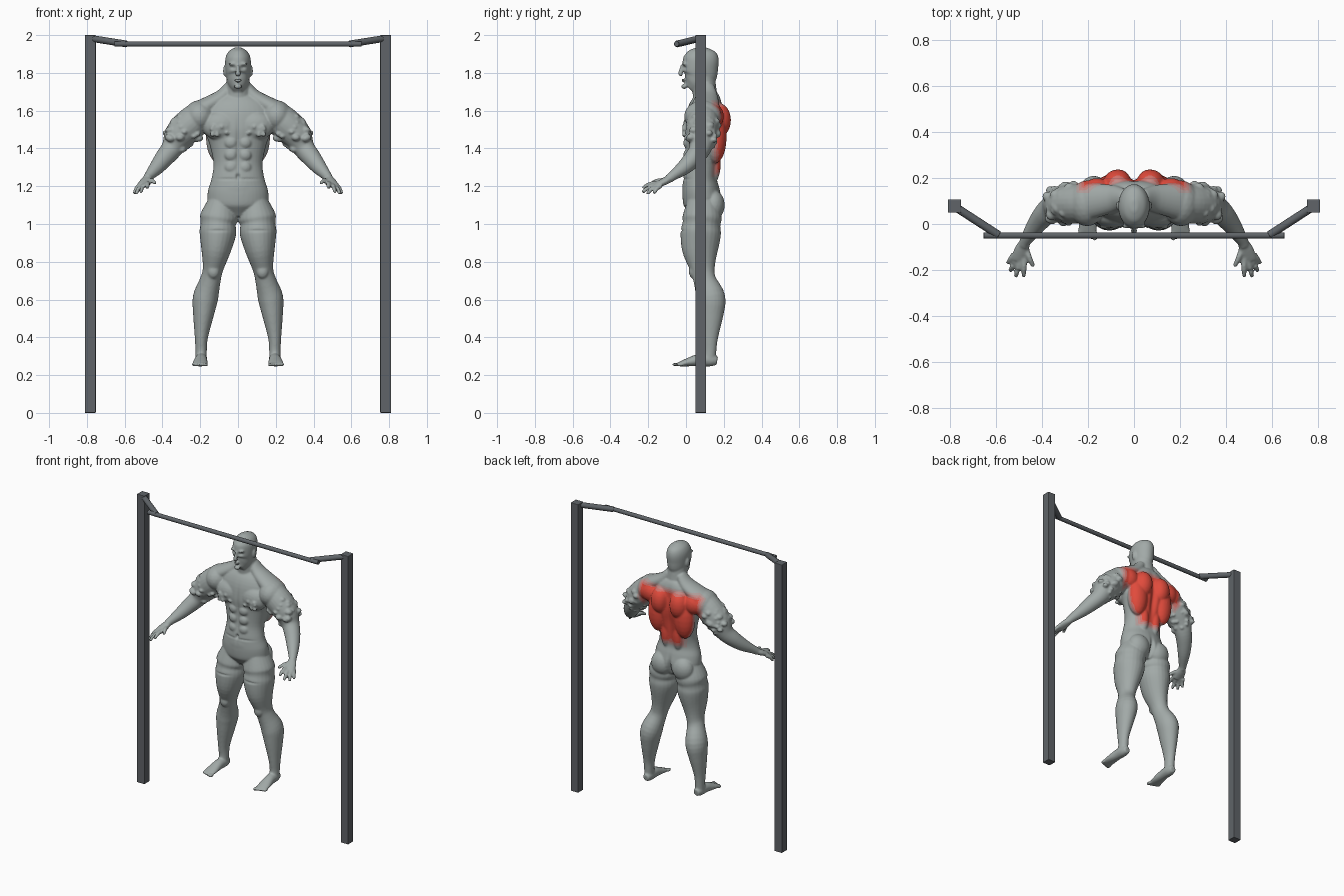
import bpy, bmesh, math, random
from mathutils import Vector

random.seed(4)
CM = 0.01  # body measurements are written in hundredths of a unit

if "Cube" in bpy.data.objects:
    bpy.data.objects.remove(bpy.data.objects["Cube"])


def material(name, colour):
    mat = bpy.data.materials.new(name)
    mat.use_nodes = True
    rgba = (*colour, 1)
    mat.diffuse_color = rgba
    mat.node_tree.nodes["Principled BSDF"].inputs["Base Color"].default_value = rgba
    return mat


grey, red = Vector((.36, .40, .39)), Vector((.75, .07, .045))
body_mats = [material("skin grey", grey)]
for label, mix in (("faint pink", .2), ("pink", .45), ("light red", .7), ("muscle red", 1)):
    body_mats.append(material(label, grey.lerp(red, mix)))
steel = material("dark steel", (.115, .127, .138))

body = bmesh.new()


def catmull(a, b, c, d, t):
    return [.5 * (2 * q + (r - p) * t + (2 * p - 5 * q + 4 * r - s) * t * t
                  + (3 * q - p - 3 * r + s) * t ** 3) for p, q, r, s in zip(a, b, c, d)]


def loft(*stations, mirror=True, sides=24, steps=4):
    """Smooth tube through (x, y, z, half width, half depth) stations."""
    last = len(stations) - 1
    path = []
    for i in range(last):
        four = [stations[max(0, min(last, i + k))] for k in (-1, 0, 1, 2)]
        path += [catmull(*four, k / steps) for k in range(steps)]
    path.append(stations[-1])
    for side in (1, -1) if mirror else (1,):
        rings = []
        for i, (x, y, z, a, b) in enumerate(path):
            before, after = path[max(i - 1, 0)], path[min(i + 1, len(path) - 1)]
            t = (Vector(after[:3]) - Vector(before[:3])).normalized()
            ref = Vector((0, 0, 1)) if abs(t.y) > .8 else Vector((0, 1, 0))
            u = ref.cross(t).normalized()
            v = t.cross(u)
            ring = []
            for k in range(sides):
                angle = math.tau * k / sides
                p = Vector((x, y, z)) + u * a * math.cos(angle) + v * b * math.sin(angle)
                ring.append(body.verts.new((p.x * side * CM, p.y * CM, p.z * CM)))
            rings.append(ring)
        for low, high in zip(rings, rings[1:]):
            for k in range(sides):
                n = (k + 1) % sides
                body.faces.new((low[k], low[n], high[n], high[k]))
        body.faces.new(rings[0][::-1])
        body.faces.new(rings[-1])


def blob(x, y, z, a, b, c):
    """Ellipsoid muscle, mirrored when it is off centre."""
    for side in (1, -1) if x else (1,):
        made = bmesh.ops.create_icosphere(body, subdivisions=3, radius=1)
        for v in made["verts"]:
            v.co = Vector(((x + v.co.x * a) * side, y + v.co.y * b, z + v.co.z * c)) * CM


# Torso, neck and head
loft((0, 9, 104, 5, 6), (0, 9, 110, 15, 10), (0, 8, 117, 16, 10), (0, 7.5, 124, 14, 9),
     (0, 8.5, 132, 13, 9), (0, 9.5, 142, 15, 10), (0, 10, 150, 18, 11),
     (0, 10, 158, 19, 10), (0, 11, 165, 15, 8), (0, 11, 169, 8, 6), mirror=False, sides=40)
loft((0, 11, 162, 8, 7), (0, 10, 169, 6.6, 6.5), (0, 9, 180, 6, 6), mirror=False)
loft((0, 2, 171.5, 2.5, 3.5), (0, 4.5, 174, 5, 6.5), (0, 7, 178, 6.2, 9), (0, 7.5, 183, 6.8, 9.5),
     (0, 8, 188, 6.6, 9.3), (0, 8, 191.5, 4.8, 7), (0, 8, 193.5, 1.5, 2.5), mirror=False, sides=32)

# Nose, lips, chin, brows and ears
loft((0, -2, 184, .7, .8), (0, -2.7, 181.5, .9, 1), (0, -3, 179.5, 1.5, 1.1), (0, -2, 178.6, 1, .8), mirror=False)
blob(0, -1.6, 176, 2, 1.1, .9)
blob(0, -1, 172.8, 2, 1.5, 1.4)
blob(2.8, -.8, 184.8, 2.4, 1.2, .8)
blob(7, 8, 181, .9, 1.8, 2.9)

# Trapezius, chest, back, shoulder and buttock masses
loft((4, 11, 173, 3, 4), (9, 11, 167, 4, 6), (19, 10, 161, 5, 8))
blob(9, 4.5, 152, 10, 6, 8)
blob(10, 15.5, 146, 7, 6, 14)
blob(7, 17.5, 155, 6.5, 6.3, 9)
blob(16, 14, 157, 7, 6, 7)
blob(4.5, 14, 133, 4, 4.5, 12)
blob(20.5, 9, 157, 8, 10, 8.5)
blob(8, 14.5, 110, 7.5, 6, 8)
for level in (130, 136.5, 143):
    blob(3.6, 1.2, level, 3.6, 2.6, 3.4)
blob(0, 1.5, 119, 9, 3.5, 7)

# Legs
loft((9, 8.5, 112, 7, 8), (10, 8.5, 104, 10, 10.3), (10.5, 8.2, 100, 9.3, 10), (10.7, 7.8, 95, 9.7, 10.7),
     (11.7, 7.5, 86, 7.8, 9.5), (13.3, 8.8, 76, 5.4, 6.5), (14.7, 10, 70, 5.5, 6),
     (17.2, 13, 61, 6.7, 7.8), (18.3, 13, 52, 5.5, 6.8), (19.4, 12.5, 40, 3.5, 4.5),
     (19.5, 12.5, 33, 3, 3.6), (19.5, 12, 28, 3, 3.8))
blob(13, 4, 75, 3.2, 2.5, 4)

# Feet and toes
loft((19.3, 16.5, 27.5, 2, 2.2), (19.4, 13, 28, 3.1, 3.4), (19.6, 7, 28, 3.3, 3.3),
     (20, 1, 26.8, 3.9, 2.2), (20.2, -3.5, 25.8, 4, 1.2))
for k in range(5):
    blob(17 + 1.65 * k, -5 + .5 * k, 25.6, 1.15 - .09 * k, 2.5 - .15 * k, 1)

# Arms and palms
loft((19, 9, 158, 8, 8), (25, 8.8, 153, 8.7, 8.7), (31, 8.5, 147, 8, 8), (35, 7.5, 140, 5.8, 5.8),
     (39, 4, 135, 5, 5), (43, -1, 130, 4, 4), (47, -7, 125.5, 2.6, 2.6), (48, -9, 124, 2.3, 2.5))
loft((47.5, -8, 124.5, 2.2, 2), (48.7, -11, 122.8, 3.2, 2), (50, -15, 120.8, 3.4, 1.6), (50.2, -16, 120.4, 2.8, 1.2))

# Fingers and thumb: knuckle to tip
fingers = (((47.8, -15, 121.7), (48, -23, 119)), ((49.6, -15.5, 120.8), (51.5, -23, 116.8)),
           ((51.3, -14.8, 120.2), (54, -20.5, 115.9)), ((52.3, -13, 120.2), (55, -17, 116.2)),
           ((47, -11, 123), (43.8, -18.5, 121.5)))
for root, tip in fingers:
    middle = (Vector(root) + Vector(tip)) / 2 + Vector((0, -.3, .7))
    loft((*root, 1.3, 1.3), (*middle, 1.2, 1.2), (*tip, .9, .9), sides=12)

# Torn, knotted muscle on the upper arms and chest
for k in range(46):
    along, turn = random.random(), random.uniform(0, math.tau)
    size = random.uniform(1.3, 2.6)
    reach = 8.2 - 1.6 * along
    blob(25 + 10 * along + .7 * reach * math.cos(turn), 8.5 + reach * math.sin(turn),
         152 - 9 * along + .7 * reach * math.cos(turn), size, size, size * .8)
for k in range(14):
    size = random.uniform(.7, 1.3)
    blob(random.uniform(5, 14), -.9, random.uniform(147, 152), size, size, size)

# Fuse the masses into one skin
bmesh.ops.recalc_face_normals(body, faces=body.faces)
rough = bpy.data.meshes.new("rough_body")
body.to_mesh(rough)
body.free()
athlete = bpy.data.objects.new("athlete_body", rough)
bpy.context.collection.objects.link(athlete)
fuse = athlete.modifiers.new("fuse", 'REMESH')
fuse.mode, fuse.voxel_size = 'VOXEL', .0058
relax = athlete.modifiers.new("relax", 'SMOOTH')
relax.factor, relax.iterations = .5, 4
graph = bpy.context.evaluated_depsgraph_get()
skin = bpy.data.meshes.new_from_object(athlete.evaluated_get(graph))
athlete.modifiers.clear()
athlete.data = skin
bpy.data.meshes.remove(rough)


def carve(centre, radii, push):
    """Soft symmetric dent."""
    for v in skin.vertices:
        p = (abs(v.co.x), v.co.y, v.co.z)
        d = sum(((q / CM - c) / r) ** 2 for q, c, r in zip(p, centre, radii))
        if d < 6:
            v.co.y += push * CM * math.exp(-d)


# Eye sockets, mouth, spine, midline, buttock cleft and muscle creases
carve((2.7, -2, 182.8), (1.5, 3, .9), 1.1)
carve((0, -2.5, 176), (2, 2, .35), .6)
carve((0, 21, 146), (2.2, 6, 15), -2)
carve((0, 20, 109), (1.2, 7, 6), -2.5)
carve((0, -1, 140), (1, 4, 14), .9)
carve((0, -1, 125), (.9, 3, 1.3), 1.5)
carve((7, -2, 123.8), (8, 4, .6), .5)
carve((10.5, -3, 96.5), (5, 4, .6), .6)

# Red back muscles with a stepped fade at the edges
for mat in body_mats:
    skin.materials.append(mat)
for face in skin.polygons:
    x, y, z = face.center
    width = min(.25, .13 + .5 * max(0, z - 1.27))
    inside = min(width - abs(x), z - 1.25, 1.655 - z, y - .135)
    face.material_index = max(0, min(4, math.ceil(inside / .011)))
skin.shade_smooth()


def finish(obj, name, bevel):
    obj.name = name
    obj.data.materials.append(steel)
    edge = obj.modifiers.new("edge", 'BEVEL')
    edge.width, edge.segments = bevel, 2


def rod(name, start, end, radius, sides):
    start, end = Vector(start), Vector(end)
    axis = end - start
    bpy.ops.mesh.primitive_cylinder_add(vertices=sides, radius=radius, depth=axis.length,
                                        location=(start + end) / 2)
    obj = bpy.context.object
    obj.rotation_euler = axis.to_track_quat('Z', 'Y').to_euler()
    bpy.ops.object.shade_smooth_by_angle()
    finish(obj, name, .002)


# Pull-up frame
for side, label in ((1, "left"), (-1, "right")):
    bpy.ops.mesh.primitive_cube_add(size=1, location=(side * .782, .078, 1))
    bpy.context.object.scale = (.058, .058, 2)
    bpy.ops.object.transform_apply(location=False)
    finish(bpy.context.object, label + "_post", .004)
    rod(label + "_bracket", (side * .775, .072, 1.982), (side * .59, -.048, 1.953), .018, 16)
rod("pull_up_bar", (-.655, -.05, 1.953), (.655, -.05, 1.953), .014, 16)
